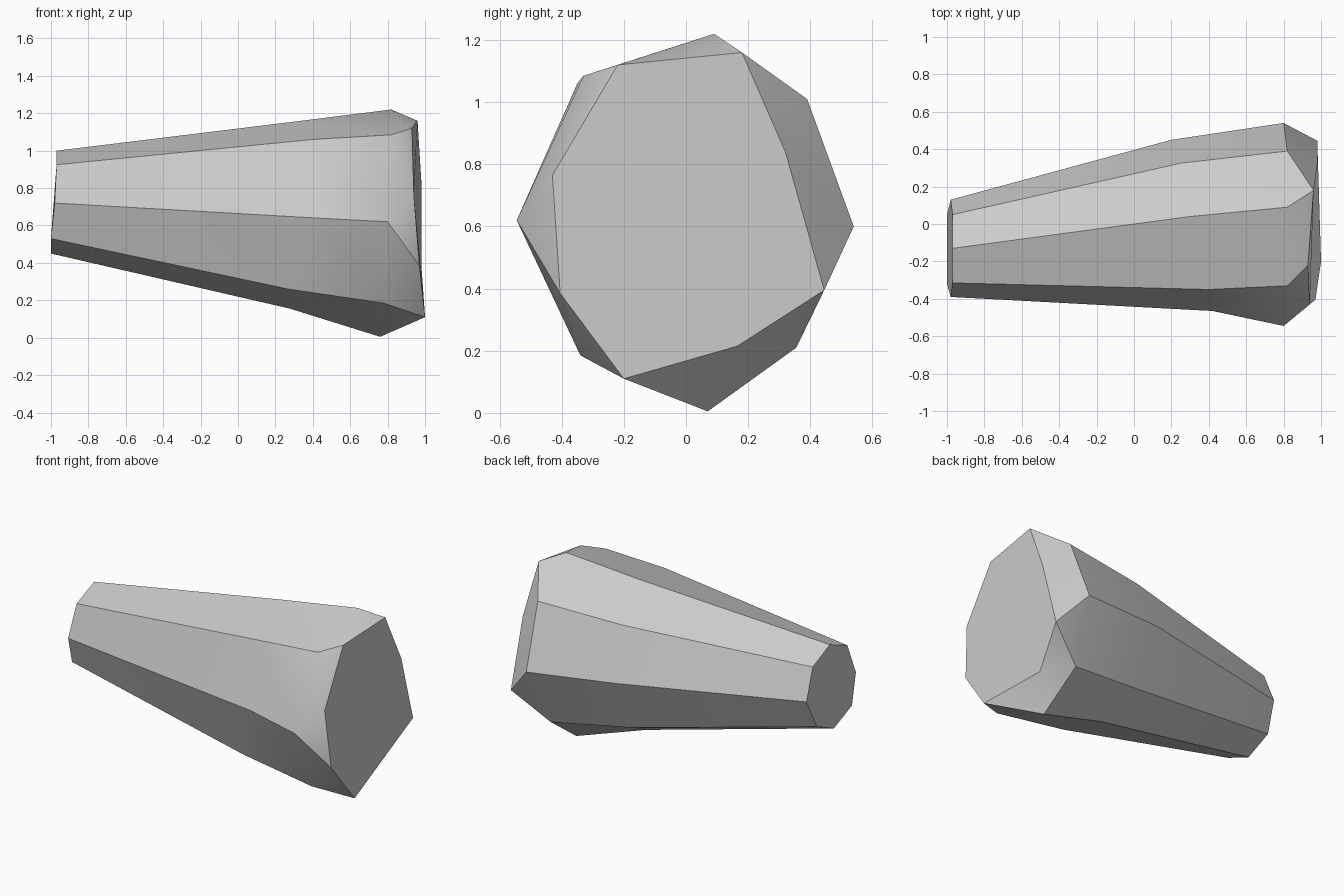
import bpy
import bmesh
import math

if "Cube" in bpy.data.objects:
    bpy.data.objects.remove(bpy.data.objects["Cube"])

# Stone colour
stone = bpy.data.materials.new("stone grey")
stone.use_nodes = True
colour = (0.6, 0.6, 0.6, 1)
stone.diffuse_color = colour
stone.node_tree.nodes["Principled BSDF"].inputs["Base Color"].default_value = colour

# Eight-sided cross-sections, from the narrow end to the broad end
narrow = [(-.98, .13, .72), (-.97, .05, .92), (-.97, -.13, 1.0), (-.97, -.315, .925),
          (-.98, -.39, .72), (-1, -.32, .53), (-1, -.13, .45), (-1, .05, .53)]
middle = [(.2, .45, .65), (.25, .325, .98), (.3, .04, 1.155), (.4, -.35, 1.06),
          (.42, -.465, .64), (.27, -.335, .26), (.28, .02, .155), (.2, .28, .29)]
broad = [(.8, .54, .6), (.82, .39, 1.01), (.82, .09, 1.22), (.82, -.33, 1.085),
         (.8, -.545, .62), (.78, -.34, .185), (.76, .07, .005), (.75, .355, .21)]
# Broken end, its corners lying between those of the broad section
tip = [(.98, .32, .84), (.96, .18, 1.16), (.93, -.22, 1.12), (.94, -.43, .765),
       (.97, -.405, .385), (1, -.2, .11), (.87, .165, .215), (.98, .445, .395)]

bm = bmesh.new()
rings = [[bm.verts.new(p) for p in ring] for ring in (narrow, middle, broad, tip)]

# Long side facets
for a, b in zip(rings[:2], rings[1:3]):
    for i in range(8):
        j = (i + 1) % 8
        bm.faces.new((a[i], a[j], b[j], b[i]))

# Chipped facets around the broken end
wide, end = rings[2:]
for i in range(8):
    j = (i + 1) % 8
    bm.faces.new((wide[i], wide[j], end[i]))
    bm.faces.new((wide[j], end[j], end[i]))

# Two end faces
bm.faces.new(rings[0])
bm.faces.new(end)
bmesh.ops.recalc_face_normals(bm, faces=bm.faces)

mesh = bpy.data.meshes.new("stone_shard")
bm.to_mesh(mesh)
bm.free()
mesh.materials.append(stone)
shard = bpy.data.objects.new("stone_shard", mesh)
bpy.context.collection.objects.link(shard)
bpy.context.view_layer.objects.active = shard
shard.select_set(True)
bpy.ops.object.shade_smooth_by_angle(angle=math.radians(30))
